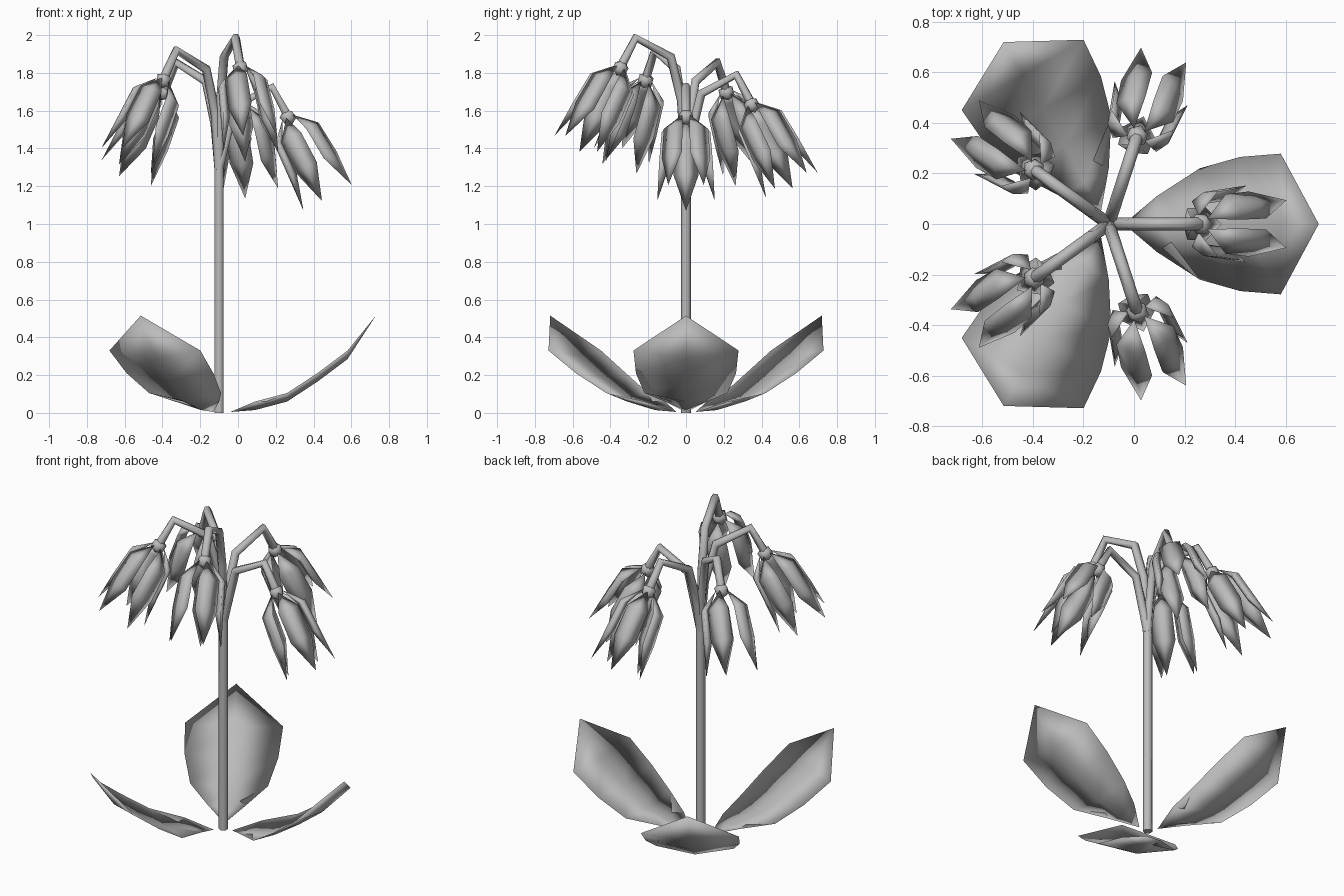
import bpy, bmesh
from math import radians
from mathutils import Vector, Matrix

if "Cube" in bpy.data.objects:
    bpy.data.objects.remove(bpy.data.objects["Cube"])

grey = bpy.data.materials.new("soft grey")
grey.use_nodes = True
COLOUR = (0.5, 0.5, 0.5, 1)
grey.diffuse_color = COLOUR
grey.node_tree.nodes["Principled BSDF"].inputs["Base Color"].default_value = COLOUR

CENTRE = Vector((-0.1, 0, 0))


def finish(name, bm, angle):
    """Turn a bmesh into a smooth shaded object."""
    mesh = bpy.data.meshes.new(name)
    bmesh.ops.recalc_face_normals(bm, faces=bm.faces)
    bm.to_mesh(mesh)
    bm.free()
    mesh.materials.append(grey)
    ob = bpy.data.objects.new(name, mesh)
    bpy.context.collection.objects.link(ob)
    bpy.ops.object.select_all(action='DESELECT')
    ob.select_set(True)
    bpy.context.view_layer.objects.active = ob
    bpy.ops.object.shade_smooth_by_angle(angle=radians(angle))


def tube(name, points, radius):
    """Six sided tube along a path."""
    curve = bpy.data.curves.new(name, 'CURVE')
    curve.dimensions = '3D'
    curve.bevel_depth = radius
    curve.bevel_resolution = 1
    curve.use_fill_caps = True
    spline = curve.splines.new('POLY')
    spline.points.add(len(points) - 1)
    for p, co in zip(spline.points, points):
        p.co = (*co, 1)
    curve.materials.append(grey)
    ob = bpy.data.objects.new(name, curve)
    bpy.context.collection.objects.link(ob)


def lens(bm, rows, matrix):
    """Closed blade from four-point rings; first and last rows are single points."""
    rings = []
    for row in rows:
        verts = [bm.verts.new(matrix @ Vector(co)) for co in row]
        rings.append(verts if len(verts) == 4 else verts * 4)
    for a, b in zip(rings, rings[1:]):
        for i in range(4):
            j = (i + 1) % 4
            bm.faces.new(list(dict.fromkeys((a[i], a[j], b[j], b[i]))))


# Main stem
bm = bmesh.new()
bmesh.ops.create_cone(bm, cap_ends=True, segments=6, radius1=0.027, radius2=0.027, depth=1.35,
                      matrix=Matrix.Translation(CENTRE + Vector((0, 0, 0.675))))
finish("stem", bm, 65)

# Three broad leaves: distance from stem, half width, height; the rim is lifted
LEAF = [(0.19, 0.11, 0.015), (0.36, 0.22, 0.06), (0.52, 0.265, 0.165), (0.68, 0.278, 0.285)]
RIM, THICK = 0.045, 0.022
for k in range(3):
    rows = [[(r, w, z + RIM), (r, 0, z + THICK), (r, -w, z + RIM), (r, 0, z)]
            for r, w, z in LEAF]
    rows = [[(0.06, 0, 0.005)]] + rows + [[(0.83, 0, 0.515)]]
    bm = bmesh.new()
    lens(bm, rows, Matrix.Translation(CENTRE) @ Matrix.Rotation(radians(120 * k), 4, 'Z'))
    finish(f"leaf_{k + 1}", bm, 180)

# Petal: distance down the flower axis, radius, half width, outer bulge, inner bulge
PETAL = [(0.10, 0.115, 0.062, 0.018, 0.03), (0.28, 0.128, 0.066, 0.018, 0.03)]
TILT = radians(28)

# Five nodding flowers spiralling up the stem
for k in range(5):
    turn = Matrix.Translation(CENTRE) @ Matrix.Rotation(radians(72 * k), 4, 'Z')
    peak = 1.725 + 0.065 * k
    path = [(0, 1.29), (0.025, peak - 0.33), (0.085, peak - 0.1),
            (0.28, peak), (0.362, peak - 0.15)]
    tube(f"flower_stalk_{k + 1}", [turn @ Vector((r, 0, z)) for r, z in path], 0.025)

    # Local z runs down the flower, local x points up and outward
    frame = turn @ Matrix.Translation((0.365, 0, peak - 0.16)) @ \
        Matrix.Rotation(-TILT, 4, 'Y') @ Matrix.Rotation(radians(180), 4, 'X')

    bm = bmesh.new()
    bmesh.ops.create_icosphere(bm, subdivisions=1, radius=0.045, matrix=frame)
    finish(f"calyx_{k + 1}", bm, 50)

    bm = bmesh.new()
    for p in range(5):
        spin = frame @ Matrix.Rotation(radians(36 + 72 * p), 4, 'Z')
        rows = [[(r, w, a), (r + out, 0, a), (r, -w, a), (r - inn, 0, a)]
                for a, r, w, out, inn in PETAL]
        rows = [[(0.035, 0, 0)]] + rows + [[(0.16, 0, 0.475)]]
        lens(bm, rows, spin)
    finish(f"petals_{k + 1}", bm, 180)
